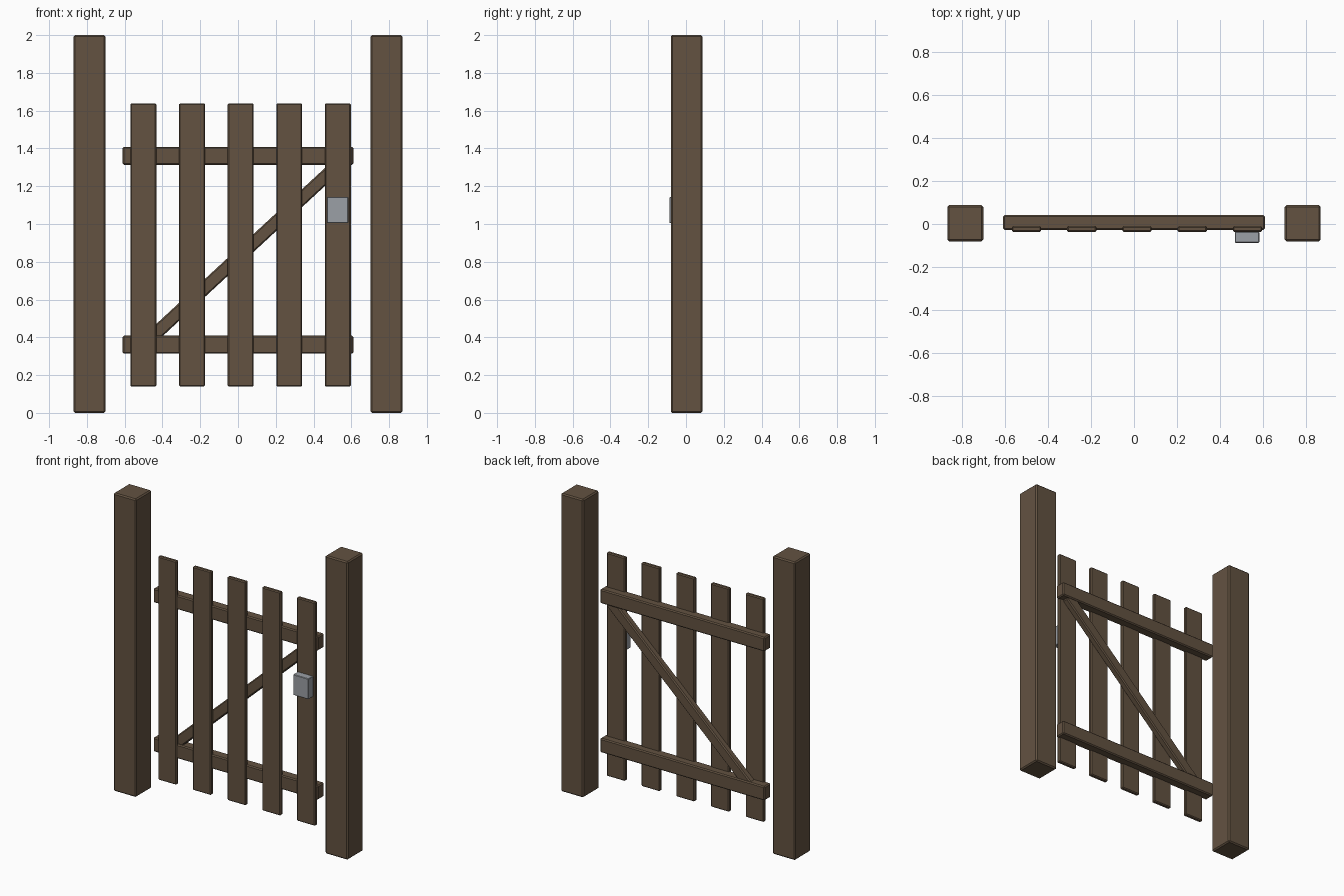
import bpy
import math

if "Cube" in bpy.data.objects:
    bpy.data.objects.remove(bpy.data.objects["Cube"])

wood = bpy.data.materials.new("weathered_wood")
wood.diffuse_color = (0.125, 0.085, 0.053, 1)
wood.use_nodes = True
wood.node_tree.nodes["Principled BSDF"].inputs["Base Color"].default_value = wood.diffuse_color
metal = bpy.data.materials.new("latch_metal")
metal.diffuse_color = (0.33, 0.35, 0.38, 1)
metal.use_nodes = True
metal.node_tree.nodes["Principled BSDF"].inputs["Base Color"].default_value = metal.diffuse_color


def box(name, center, size, bevel=0.0, mat=wood, tilt=0.0):
    """Box of the given size, with a one-step chamfer on its edges."""
    bpy.ops.mesh.primitive_cube_add(size=1, location=center)
    ob = bpy.context.object
    ob.name = name
    ob.scale = size
    bpy.ops.object.transform_apply(location=False, rotation=False, scale=True)
    ob.rotation_euler.y = tilt
    ob.data.materials.append(mat)
    if bevel:
        mod = ob.modifiers.new("chamfer", 'BEVEL')
        mod.width = bevel
        mod.segments = 1
    return ob


# posts
for side, x in (("left", -0.786), ("right", 0.786)):
    box(f"{side}_post", (x, 0.0035, 1.0), (0.168, 0.168, 2.0), 0.008)

# horizontal rails
for level, z in (("lower", 0.361), ("upper", 1.361)):
    box(f"{level}_rail", (0, 0.007, z), (1.222, 0.068, 0.095), 0.007)

# vertical pickets
for i in range(5):
    box(f"picket_{i + 1}", (0.014 + (i - 2) * 0.2575, -0.0235, 0.889),
        (0.137, 0.027, 1.5), 0.006)

# diagonal brace, ends buried in the rails
x0, z0, x1, z1 = -0.49, 0.37, 0.55, 1.332
box("diagonal_brace", ((x0 + x1) / 2, 0.009, (z0 + z1) / 2),
    (math.hypot(x1 - x0, z1 - z0), 0.046, 0.07), 0.007,
    tilt=-math.atan2(z1 - z0, x1 - x0))

# latch plate on the front of the last picket
box("latch", (0.527, -0.062, 1.074), (0.114, 0.051, 0.138), 0.003, metal)
